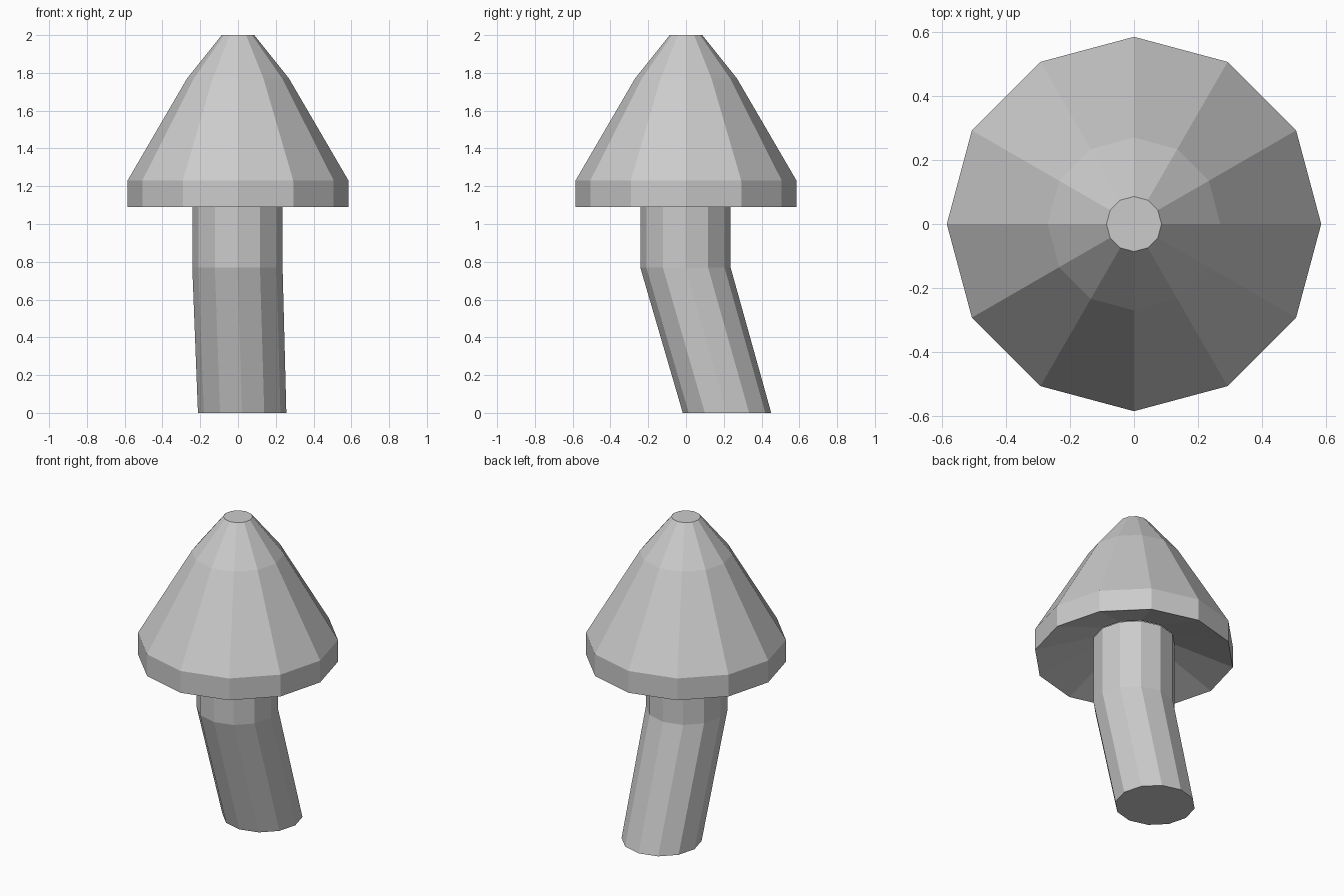
import bpy, bmesh
from math import cos, sin, pi

if "Cube" in bpy.data.objects:
    bpy.data.objects.remove(bpy.data.objects["Cube"])

SIDES = 12


def loft(name, rings, cap_start=False, cap_end=False):
    """Skin a stack of twelve-sided rings given as (x, y, z, radius)."""
    bm = bmesh.new()
    loops = [[bm.verts.new((x + r * cos(2 * pi * i / SIDES),
                            y + r * sin(2 * pi * i / SIDES), z))
              for i in range(SIDES)] for x, y, z, r in rings]
    for a, b in zip(loops, loops[1:]):
        for i in range(SIDES):
            j = (i + 1) % SIDES
            bm.faces.new((a[i], a[j], b[j], b[i]))
    if cap_start:
        bm.faces.new(loops[0][::-1])
    if cap_end:
        bm.faces.new(loops[-1])
    mesh = bpy.data.meshes.new(name)
    bm.to_mesh(mesh)
    bm.free()
    obj = bpy.data.objects.new(name, mesh)
    bpy.context.collection.objects.link(obj)
    return obj


# Bent stem, leaning back towards its foot
loft("stem", [(0.022, 0.217, 0, 0.234),
              (-0.003, -0.003, 0.77, 0.239),
              (-0.003, -0.003, 1.21, 0.239)], cap_start=True)

# Mushroom cap: hollowed underside, upright rim, two-slope cone, flat tip
cap_profile = [(0.239, 1.21), (0.585, 1.09), (0.585, 1.23),
               (0.27, 1.77), (0.086, 2.0)]
loft("cap", [(0, 0, z, r) for r, z in cap_profile], cap_end=True)
